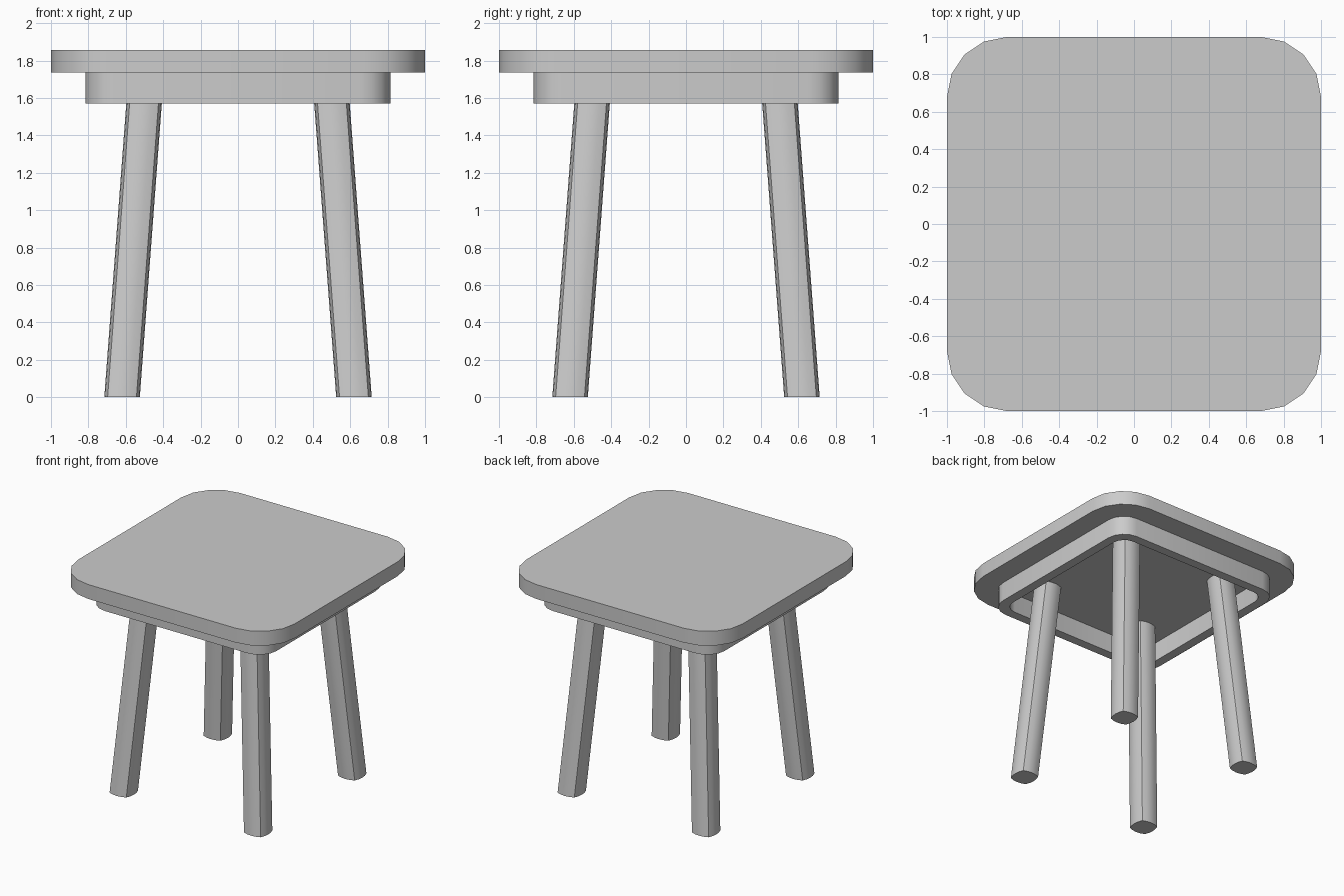
import bpy
import math
from mathutils import Vector

cube = bpy.data.objects.get("Cube")
if cube:
    bpy.data.objects.remove(cube, do_unlink=True)

SEAT_TOP, SEAT_BOTTOM, APRON_BOTTOM = 1.855, 1.735, 1.57

grey = bpy.data.materials.new("plain_grey")
grey.use_nodes = True
grey.diffuse_color = (0.6, 0.6, 0.6, 1)
grey.node_tree.nodes["Principled BSDF"].inputs["Base Color"].default_value = (0.6, 0.6, 0.6, 1)


def rounded_square(half, radius, steps=4):
    """Counter-clockwise outline of a square with rounded corners."""
    points = []
    for corner in range(4):
        middle = math.radians(45 + 90 * corner)
        centre = Vector((math.cos(middle), math.sin(middle))) * (half - radius) * math.sqrt(2)
        for i in range(steps + 1):
            a = math.radians(90 * (corner + i / steps))
            points.append(centre + Vector((math.cos(a), math.sin(a))) * radius)
    return points


def bulged_square(half, bulge, steps=4):
    """Counter-clockwise outline of a square whose sides bow outwards."""
    points = []
    for side in range(4):
        c, s = math.cos(side * math.pi / 2), math.sin(side * math.pi / 2)
        for i in range(steps):
            t = 2 * i / steps - 1
            u, v = half + bulge * (1 - t * t), half * t
            points.append(Vector((c * u - s * v, s * u + c * v)))
    return points


def add_object(name, verts, faces):
    mesh = bpy.data.meshes.new(name)
    mesh.from_pydata(verts, [], faces)
    mesh.materials.append(grey)
    obj = bpy.data.objects.new(name, mesh)
    bpy.context.collection.objects.link(obj)
    bpy.ops.object.select_all(action="DESELECT")
    obj.select_set(True)
    bpy.context.view_layer.objects.active = obj
    bpy.ops.object.shade_smooth_by_angle(angle=math.radians(30))
    return obj


def bridge(n, a, b):
    """Quads joining loop a to loop b, each of n points."""
    return [(a * n + i, a * n + (i + 1) % n, b * n + (i + 1) % n, b * n + i) for i in range(n)]


def prism(name, outline, bottom, top, foot=(0, 0), head=(0, 0)):
    """Solid from an outline, leaning from foot to head."""
    n = len(outline)
    verts = [(p.x + o[0], p.y + o[1], z)
             for z, o in ((bottom, foot), (top, head)) for p in outline]
    caps = [tuple(reversed(range(n))), tuple(range(n, 2 * n))]
    return add_object(name, verts, bridge(n, 0, 1) + caps)


# Seat slab
prism("seat", rounded_square(1.0, 0.32), SEAT_BOTTOM, SEAT_TOP)

# Hollow apron frame under the seat
outer, inner = rounded_square(0.815, 0.16), rounded_square(0.735, 0.11)
loops = [(outer, APRON_BOTTOM), (outer, SEAT_BOTTOM), (inner, SEAT_BOTTOM), (inner, APRON_BOTTOM)]
frame_verts = [(p.x, p.y, z) for loop, z in loops for p in loop]
frame_faces = [f for k in range(4) for f in bridge(len(outer), k, (k + 1) % 4)]
add_object("apron", frame_verts, frame_faces)

# Four splayed legs
for side, sx in (("left", 1), ("right", -1)):
    for end, sy in (("front", -1), ("back", 1)):
        prism(f"{end}_{side}_leg", bulged_square(0.077, 0.018), 0, SEAT_BOTTOM,
              foot=(0.62 * sx, 0.62 * sy), head=(0.49 * sx, 0.49 * sy))
